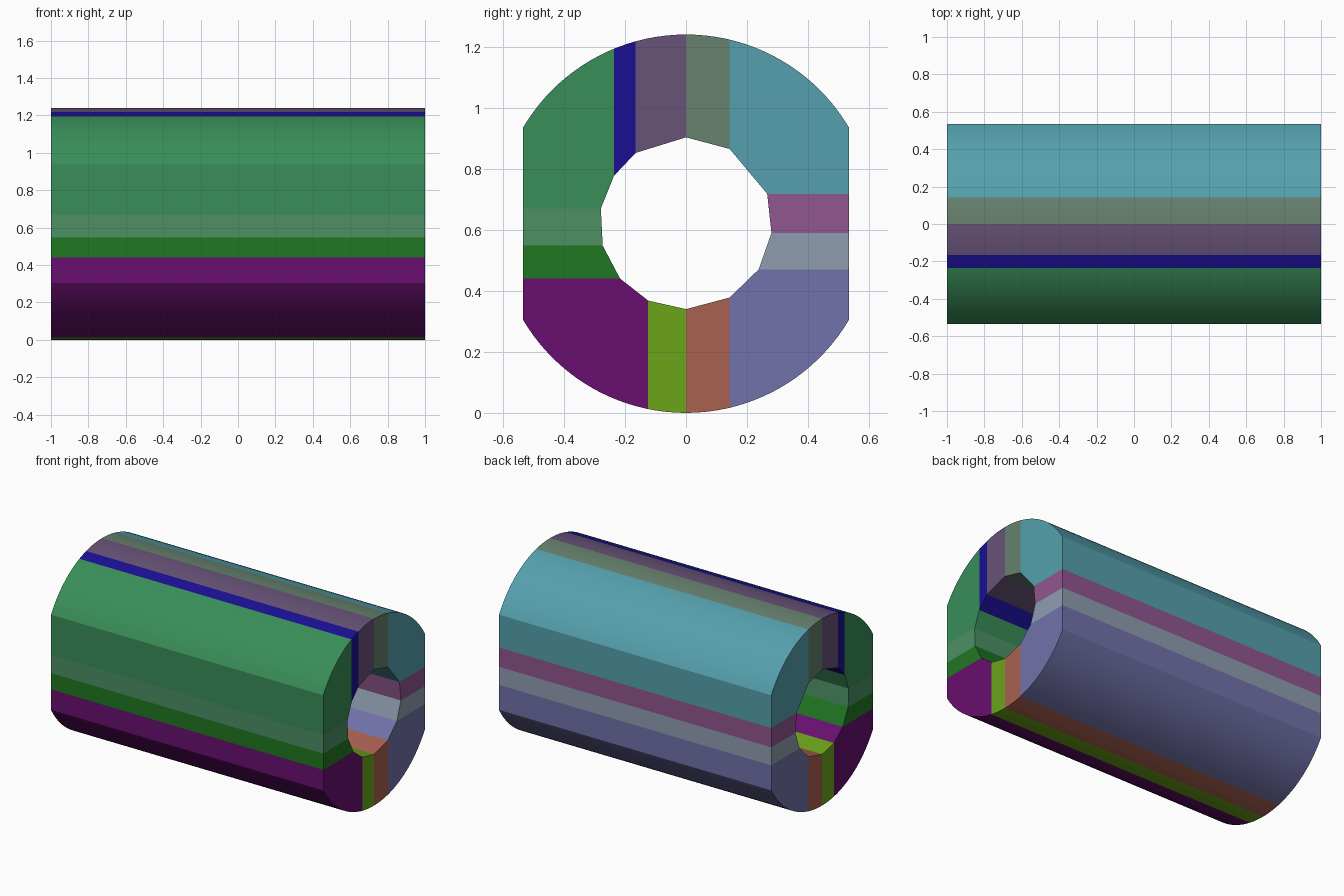
import bpy, bmesh, math

if "Cube" in bpy.data.objects:
    bpy.data.objects.remove(bpy.data.objects["Cube"])

R, CZ, FLAT, HALF = 0.62, 0.62, 0.5335, 1.0
CORNER = math.acos(FLAT / R)          # angle where the round meets the flat side

# bore corners, clockwise from the top: y, z, direction of the joint to the outside
BORE = [(0, .903, 'up'), (.143, .865, 'up'), (.266, .718, 'side'), (.28, .59, 'side'),
        (.238, .47, 'side'), (.143, .378, 'down'), (0, .34, 'down'), (-.124, .368, 'down'),
        (-.216, .44, 'side'), (-.273, .548, 'side'), (-.279, .67, 'side'),
        (-.236, .777, 'up'), (-.165, .852, 'up')]

# stave starting at each bore corner: name and colour
STAVES = [('top_right_stave', '66816E'), ('upper_right_corner', '55A0AD'),
          ('right_upper_stave', '915790'), ('right_lower_stave', '8F9EB0'),
          ('lower_right_corner', '7272AB'), ('bottom_right_stave', 'A96150'),
          ('bottom_left_stave', '6CA51A'), ('lower_left_corner', '680F6F'),
          ('left_lower_stave', '207722'), ('left_upper_stave', '4D9064'),
          ('upper_left_corner', '398E58'), ('top_left_narrow_stave', '1A0F94'),
          ('top_left_stave', '675277')]


def linear(code):
    vals = [int(code[i:i + 2], 16) / 255 for i in (0, 2, 4)]
    return [((v + .055) / 1.055) ** 2.4 for v in vals] + [1]


def outer(y, z, way):
    # joint end on the outer skin
    if way == 'side':
        return (math.copysign(FLAT, y), z)
    h = math.sqrt(R * R - y * y)
    return (y, CZ + (h if way == 'up' else -h))


def skin(a, b):
    # outer skin from a clockwise to b, rounded except along the flats
    t0 = math.atan2(a[1] - CZ, a[0])
    t1 = math.atan2(b[1] - CZ, b[0])
    while t1 >= t0:
        t1 -= 2 * math.pi
    angles = [math.radians(d) for d in range(-540, 361, 3)]
    angles = [t for t in angles if R * abs(math.cos(t)) < FLAT - .005]
    for k in range(-3, 3):
        angles += [k * math.pi + CORNER, k * math.pi - CORNER]
    mid = sorted((t for t in angles if t1 + 1e-3 < t < t0 - 1e-3), reverse=True)
    return [a] + [(R * math.cos(t), CZ + R * math.sin(t)) for t in mid] + [b]


def stave(name, code, p, q):
    outline = [p[:2]] + skin(outer(*p), outer(*q)) + [q[:2]]
    bm = bmesh.new()
    face = bm.faces.new([bm.verts.new((-HALF, y, z)) for y, z in outline])
    ext = bmesh.ops.extrude_face_region(bm, geom=[face], use_keep_orig=True)
    moved = [v for v in ext['geom'] if isinstance(v, bmesh.types.BMVert)]
    bmesh.ops.translate(bm, verts=moved, vec=(2 * HALF, 0, 0))
    bmesh.ops.recalc_face_normals(bm, faces=bm.faces)
    mesh = bpy.data.meshes.new(name)
    bm.to_mesh(mesh)
    bm.free()
    mat = bpy.data.materials.new(name + '_colour')
    mat.diffuse_color = linear(code)
    mat.use_nodes = True
    mat.node_tree.nodes["Principled BSDF"].inputs["Base Color"].default_value = mat.diffuse_color
    mesh.materials.append(mat)
    obj = bpy.data.objects.new(name, mesh)
    bpy.context.collection.objects.link(obj)
    obj.select_set(True)
    bpy.context.view_layer.objects.active = obj


for i, (name, code) in enumerate(STAVES):
    stave(name, code, BORE[i], BORE[(i + 1) % len(BORE)])
bpy.ops.object.shade_smooth_by_angle(angle=math.radians(10))
